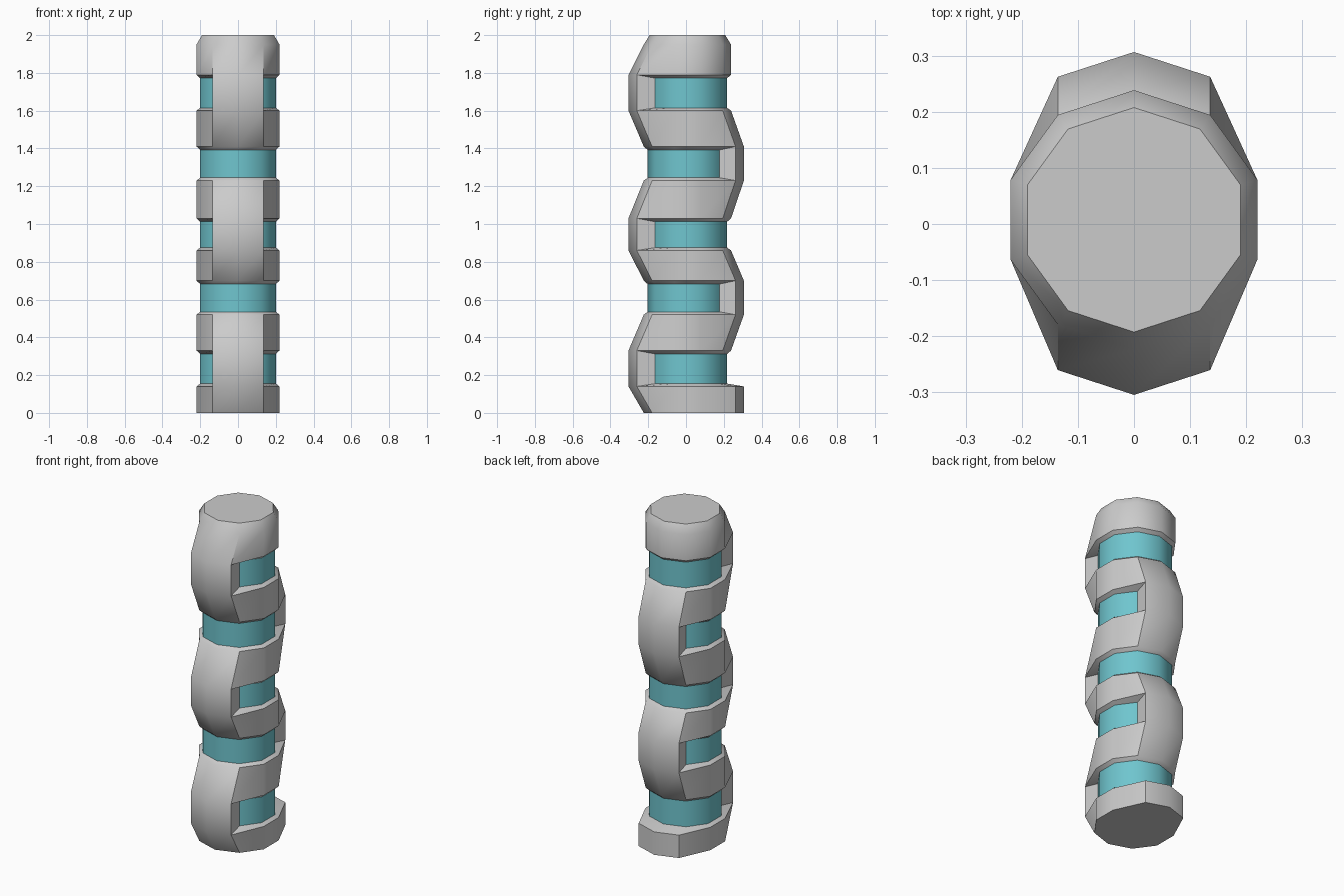
import bpy, bmesh
from math import sin, cos, pi, radians

if "Cube" in bpy.data.objects:
    bpy.data.objects.remove(bpy.data.objects["Cube"])

N = 10
CY = 0.0075
R_OUT, R_CORE, R_TOP = 0.231, 0.2105, 0.2
LEVELS = [0, .14, .33, .52, .70, .86, 1.03, 1.23, 1.41, 1.60, 1.79, 1.95, 2.0]
FRONT_BULGE = {1, 2, 5, 6, 9, 10}
BACK_BULGE = {0, 1, 3, 4, 7, 8}


def point(k, r, z):
    a = 2 * pi * k / N
    return [r * sin(a), CY - r * cos(a), z]


def finish(bm, name):
    bmesh.ops.recalc_face_normals(bm, faces=bm.faces)
    me = bpy.data.meshes.new(name)
    bm.to_mesh(me)
    bm.free()
    ob = bpy.data.objects.new(name, me)
    bpy.context.collection.objects.link(ob)
    bpy.ops.object.select_all(action='DESELECT')
    ob.select_set(True)
    bpy.context.view_layer.objects.active = ob
    bpy.ops.object.shade_smooth_by_angle(angle=radians(40))
    return ob


# Grey grip shell: decagon rings with alternating front and back finger bulges
bm = bmesh.new()
rings = []
for i, z in enumerate(LEVELS):
    ring = []
    for k in range(N):
        p = point(k, R_TOP if z == 2.0 else R_OUT, z)
        if i in FRONT_BULGE and k in (9, 0, 1):
            p[1] -= .081
        if i in BACK_BULGE and k in (4, 5, 6):
            p[1] += .068
        ring.append(bm.verts.new(p))
    rings.append(ring)

for i in range(len(LEVELS) - 1):
    lo, hi = rings[i], rings[i + 1]
    is_window = i in (1, 3, 5, 7, 9)
    strip = (9, 0) if i in (1, 5, 9) else (4, 5)
    for k in range(N):
        if not is_window or k in strip:
            j = (k + 1) % N
            bm.faces.new((lo[k], lo[j], hi[j], hi[k]))
    if is_window:
        # Sloped walls of the window, running in to the core
        first = strip[1] + 1
        cols = [(first + n) % N for n in range(N - 1)]
        a = [bm.verts.new(point(k, R_CORE, LEVELS[i] + .015)) for k in cols]
        b = [bm.verts.new(point(k, R_CORE, LEVELS[i + 1] - .018)) for k in cols]
        outer = [lo[k] for k in cols] + [hi[k] for k in reversed(cols)]
        inner = a + b[::-1]
        for n in range(len(outer)):
            m = (n + 1) % len(outer)
            bm.faces.new((outer[n], outer[m], inner[m], inner[n]))

bm.faces.new(rings[0][::-1])
bm.faces.new(rings[-1])
finish(bm, "grip_shell")

# Teal core seen through the windows
bm = bmesh.new()
lo = [bm.verts.new(point(k, R_CORE, .08)) for k in range(N)]
hi = [bm.verts.new(point(k, R_CORE, 1.88)) for k in range(N)]
for k in range(N):
    j = (k + 1) % N
    bm.faces.new((lo[k], lo[j], hi[j], hi[k]))
bm.faces.new(lo[::-1])
bm.faces.new(hi)
core = finish(bm, "grip_core")
teal = bpy.data.materials.new("teal")
teal.diffuse_color = (0.16, 0.56, 0.62, 1)
teal.use_nodes = True
teal.node_tree.nodes["Principled BSDF"].inputs["Base Color"].default_value = teal.diffuse_color
core.data.materials.append(teal)
